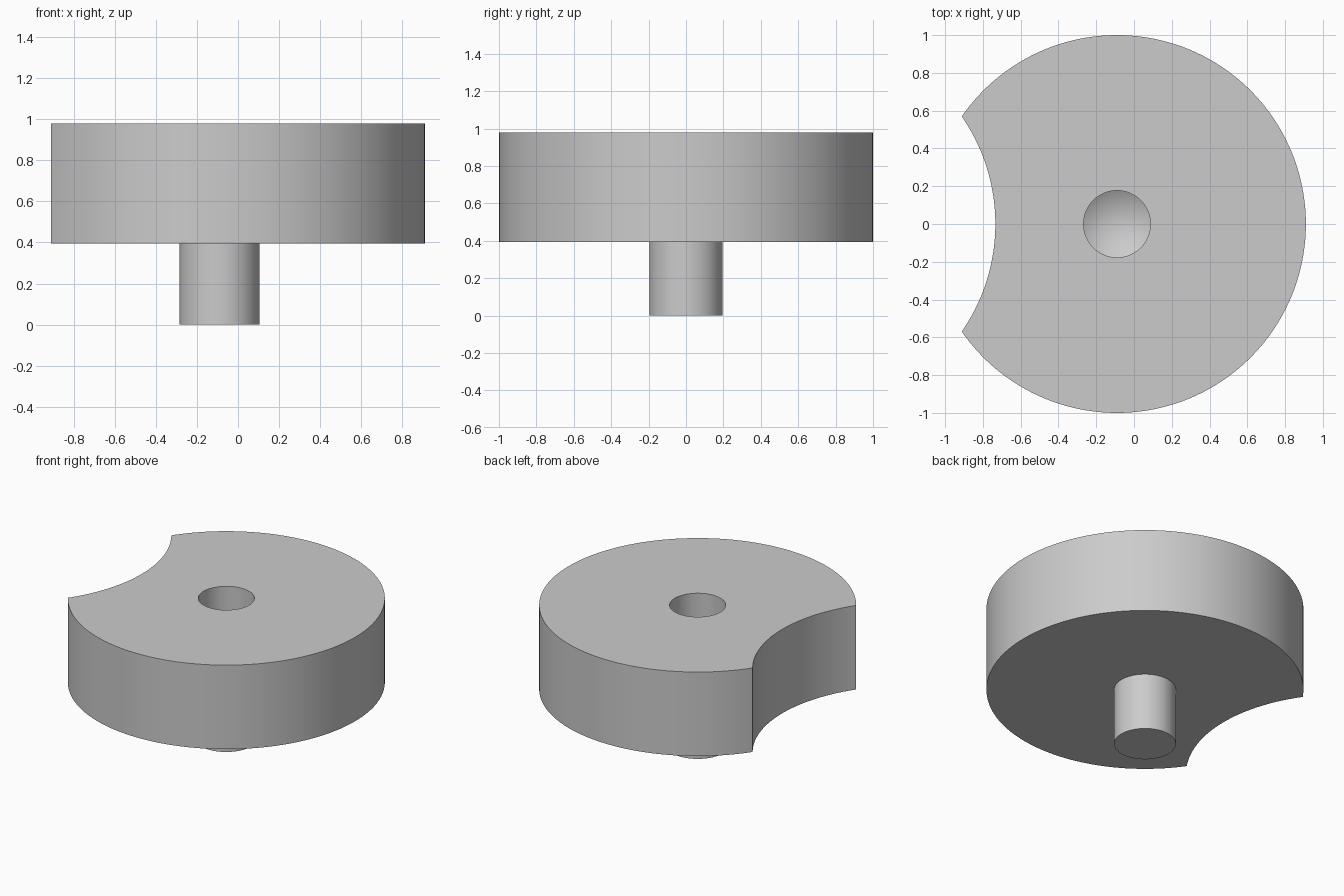
import bpy
import bmesh
import math

cube = bpy.data.objects.get("Cube")
if cube:
    bpy.data.objects.remove(cube, do_unlink=True)

AXIS_X = -0.09            # shared axis of disc, pin and bore
BASE, TOP = 0.395, 0.98   # underside and top of the disc
BORE_R, BORE_DEPTH = 0.177, 0.4

steel = bpy.data.materials.new("plain grey")
steel.use_nodes = True
GREY = (0.6, 0.6, 0.6, 1)
steel.diffuse_color = GREY
steel.node_tree.nodes["Principled BSDF"].inputs["Base Color"].default_value = GREY


def turned(name, profile, x=AXIS_X, sides=96):
    """Solid of revolution from (radius, z) pairs listed bottom to top."""
    bm = bmesh.new()
    rings = []
    for r, z in profile:
        if r == 0:
            rings.append([bm.verts.new((x, 0, z))])
            continue
        angles = [2 * math.pi * i / sides for i in range(sides)]
        rings.append([bm.verts.new((x + r * math.cos(a), r * math.sin(a), z))
                      for a in angles])
    for low, high in zip(rings, rings[1:]):
        for i in range(sides):
            j = (i + 1) % sides
            if len(low) == 1:
                bm.faces.new((low[0], high[j], high[i]))
            else:
                bm.faces.new((low[i], low[j], high[j], high[i]))
    for ring in (rings[0], rings[-1]):
        if len(ring) > 1:
            bm.faces.new(ring)
    bmesh.ops.recalc_face_normals(bm, faces=bm.faces)
    mesh = bpy.data.meshes.new(name)
    bm.to_mesh(mesh)
    bm.free()
    mesh.materials.append(steel)
    obj = bpy.data.objects.new(name, mesh)
    bpy.context.collection.objects.link(obj)
    return obj


def cut(obj, cutter):
    """Subtract the cutter from the object and discard it."""
    mod = obj.modifiers.new("cut", "BOOLEAN")
    mod.operation = "DIFFERENCE"
    mod.solver = "EXACT"
    mod.object = cutter
    bpy.context.view_layer.objects.active = obj
    bpy.ops.object.modifier_apply(modifier=mod.name)
    bpy.data.objects.remove(cutter, do_unlink=True)


# Thick disc
disc = turned("disc", [(1, BASE), (1, TOP)], sides=160)

# Side notch, an arc as large as the disc itself
cut(disc, turned("notch_cutter", [(1, BASE - 0.2), (1, TOP + 0.2)], x=-1.734, sides=160))

# Blind drilled bore with a conical bottom
shoulder = TOP - BORE_DEPTH
tip = shoulder - BORE_R * math.tan(math.radians(31))
cut(disc, turned("bore_cutter", [(0, tip), (BORE_R, shoulder), (BORE_R, TOP + 0.1)]))

# Pin under the disc
pin = turned("pin", [(0.195, 0), (0.195, BASE + 0.01)])

# Smooth curved walls, sharp rims
bpy.ops.object.select_all(action="DESELECT")
for part in (disc, pin):
    part.select_set(True)
bpy.context.view_layer.objects.active = disc
bpy.ops.object.shade_smooth_by_angle(angle=math.radians(25))
